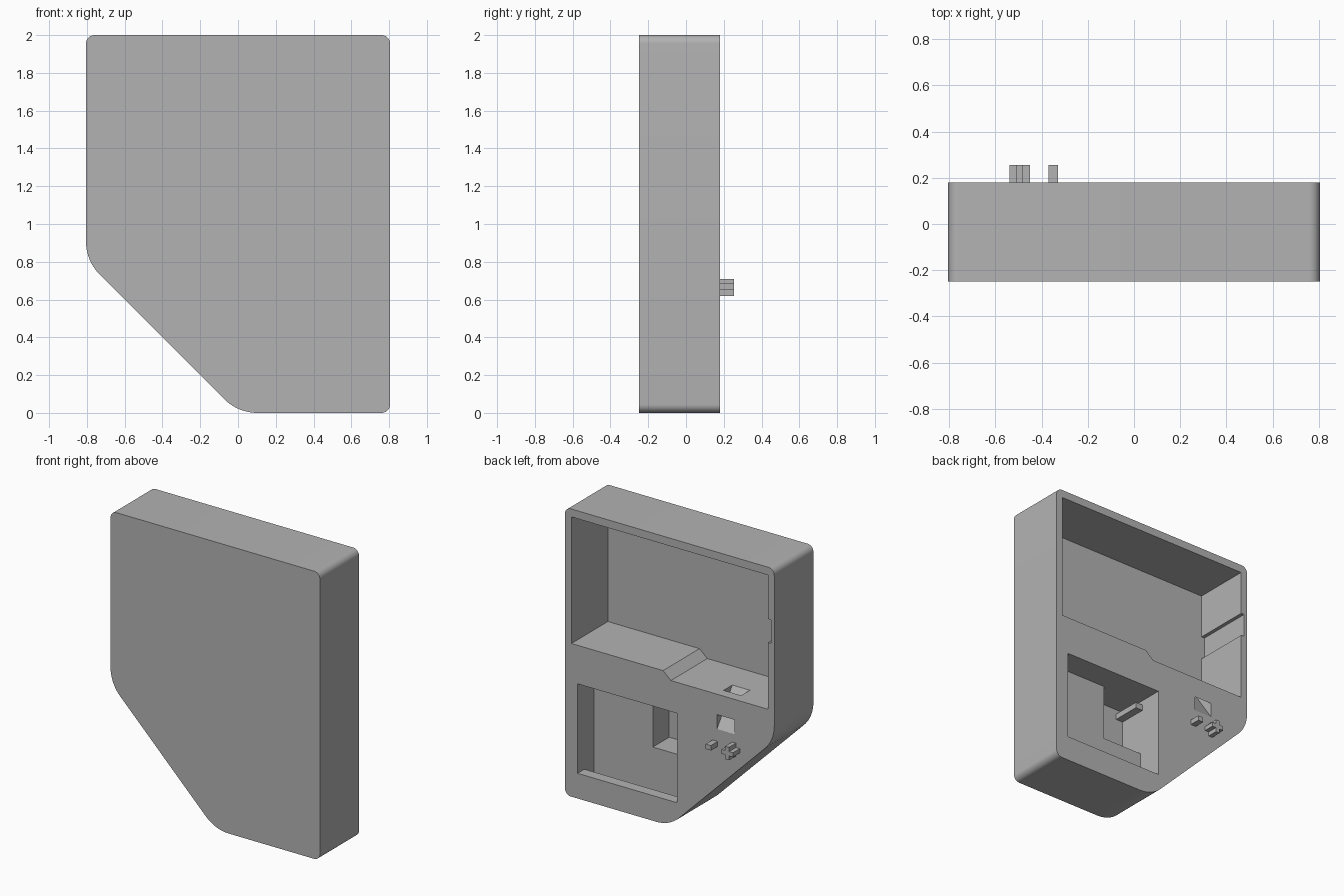
import bpy, bmesh, math
from mathutils import Vector

cube = bpy.data.objects.get("Cube")
if cube:
    bpy.data.objects.remove(cube, do_unlink=True)

BACK, FRONT = 0.18, -0.25

grey = bpy.data.materials.new("plain_grey")
grey.use_nodes = True
grey.diffuse_color = (0.45, 0.45, 0.45, 1)
grey.node_tree.nodes["Principled BSDF"].inputs["Base Color"].default_value = (0.45, 0.45, 0.45, 1)


def prism(name, points, start, end, axis="Y"):
    """Extrude a profile: (x, z) points along Y, or (y, z) points along X."""
    bm = bmesh.new()

    def place(p, depth):
        return (p[0], depth, p[1]) if axis == "Y" else (depth, p[0], p[1])

    lower = [bm.verts.new(place(p, start)) for p in points]
    upper = [bm.verts.new(place(p, end)) for p in points]
    bm.faces.new(lower)
    bm.faces.new(upper)
    for i in range(len(points)):
        j = (i + 1) % len(points)
        bm.faces.new((lower[i], lower[j], upper[j], upper[i]))
    bmesh.ops.recalc_face_normals(bm, faces=bm.faces)
    mesh = bpy.data.meshes.new(name)
    bm.to_mesh(mesh)
    bm.free()
    mesh.materials.append(grey)
    obj = bpy.data.objects.new(name, mesh)
    bpy.context.scene.collection.objects.link(obj)
    return obj


def box(name, x, y, z):
    return prism(name, [(x[0], z[0]), (x[1], z[0]), (x[1], z[1]), (x[0], z[1])], *y)


def rounded(corners, steps=10):
    """Round every (x, z, radius) corner of a convex outline."""
    outline = []
    for i, (x, z, radius) in enumerate(corners):
        here = Vector((x, z))
        before = (Vector(corners[i - 1][:2]) - here).normalized()
        after = (Vector(corners[(i + 1) % len(corners)][:2]) - here).normalized()
        half = before.angle(after) / 2
        centre = here + (before + after).normalized() * radius / math.sin(half)
        a = here + before * radius / math.tan(half) - centre
        b = here + after * radius / math.tan(half) - centre
        sweep = a.angle(b)
        for k in range(steps + 1):
            t = k / steps
            arm = (a * math.sin((1 - t) * sweep) + b * math.sin(t * sweep)) / math.sin(sweep)
            outline.append(tuple(centre + arm))
    return outline


# Case with rounded corners and one slanted corner
case = prism("case", rounded([(0.805, 0, 0.045), (0.805, 2, 0.045), (-0.805, 2, 0.045),
                              (-0.805, 0.805, 0.25), (0, 0, 0.25)]), FRONT, BACK)

# Upper bay with a stepped ledge and a side groove
upper_bay = prism("upper_bay_cutter", [
    (0.755, 1.945), (0.755, 1.065), (0.05, 1.065), (-0.01, 1.012), (-0.755, 1.012),
    (-0.755, 1.476), (-0.78, 1.476), (-0.78, 1.64), (-0.755, 1.64), (-0.755, 1.945)],
    -0.22, 0.3)

# Lower bay, its deep well, and the undercut behind its bottom lip
lower_bay = box("lower_bay_cutter", (-0.055, 0.708), (0, 0.3), (0.175, 0.797))
deep_well = box("deep_well_cutter", (-0.055, 0.255), (-0.18, 0.05), (0.41, 0.797))
undercut = box("undercut_cutter", (-0.055, 0.708), (0, 0.105), (0.115, 0.3))

# Slanted passage from the ledge to the back face
passage = prism("passage_cutter", [(0.1, 1.03), (0.2, 0.83), (0.2, 0.741), (0, 1.03)],
                -0.5, -0.365, "X")

for cutter in (upper_bay, lower_bay, deep_well, undercut, passage):
    cutter.hide_render = True
    cut = case.modifiers.new(cutter.name, "BOOLEAN")
    cut.operation = "DIFFERENCE"
    cut.solver = "EXACT"
    cut.object = cutter

# Bake the cuts and drop the cutters
bpy.context.view_layer.update()
baked = bpy.data.meshes.new_from_object(case.evaluated_get(bpy.context.evaluated_depsgraph_get()))
case.modifiers.clear()
case.data = baked
for cutter in (upper_bay, lower_bay, deep_well, undercut, passage):
    bpy.data.objects.remove(cutter, do_unlink=True)

bpy.ops.object.select_all(action="DESELECT")
case.select_set(True)
bpy.context.view_layer.objects.active = case
bpy.ops.object.shade_smooth_by_angle(angle=math.radians(30))

# Small rail on the wall of the deep well
box("well_rail", (-0.058, 0), (-0.182, 0.02), (0.725, 0.765))

# Cross-shaped pad and single button on the back
cx, cz, arm, half = -0.495, 0.665, 0.045, 0.015
prism("cross_pad", [
    (cx - arm, cz - half), (cx - half, cz - half), (cx - half, cz - arm), (cx + half, cz - arm),
    (cx + half, cz - half), (cx + arm, cz - half), (cx + arm, cz + half), (cx + half, cz + half),
    (cx + half, cz + arm), (cx - half, cz + arm), (cx - half, cz + half), (cx - arm, cz + half)],
    BACK - 0.002, 0.255)
box("button", (-0.37, -0.33), (BACK - 0.002, 0.255), (0.65, 0.685))
